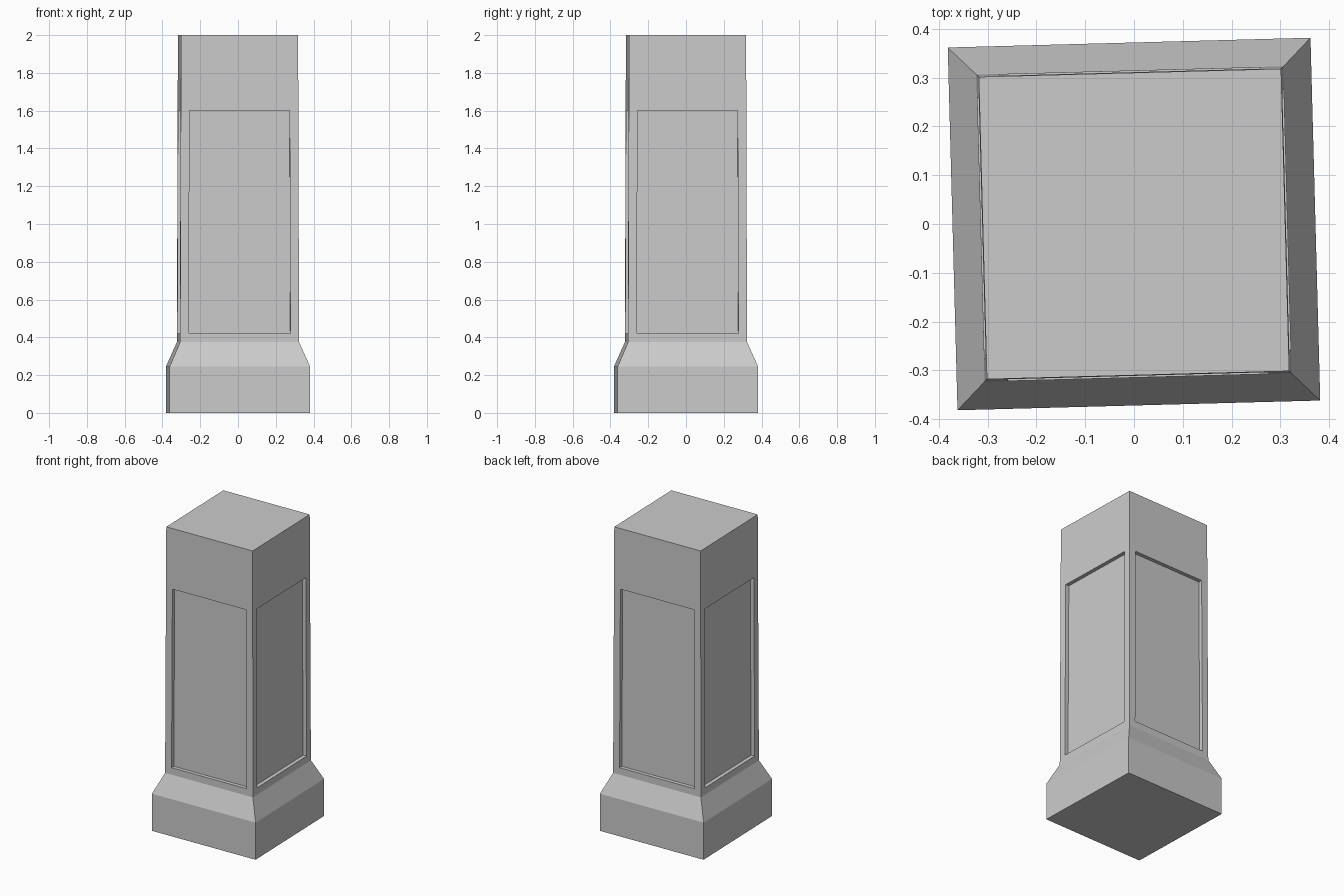
import bpy, bmesh, math
from mathutils import Matrix

default = bpy.data.objects.get("Cube")
if default:
    bpy.data.objects.remove(default, do_unlink=True)

stone = bpy.data.materials.new("grey_stone")
stone.use_nodes = True
grey = (0.6, 0.6, 0.6, 1)
stone.diffuse_color = grey
stone.node_tree.nodes["Principled BSDF"].inputs["Base Color"].default_value = grey

# Square profile: half width and height of each level
LEVELS = [(0.372, 0.0), (0.372, 0.245), (0.315, 0.375), (0.31, 2.0)]
PANEL_BOTTOM, PANEL_TOP = 0.44, 1.6
PANEL_DEPTH = 0.025
TURN = math.radians(1.54)

bm = bmesh.new()

# Plinth, sloped shoulder and slightly tapered shaft
rings = [[bm.verts.new((sx * h, sy * h, z))
          for sx, sy in ((-1, -1), (1, -1), (1, 1), (-1, 1))]
         for h, z in LEVELS]
bm.faces.new(reversed(rings[0]))
bm.faces.new(rings[-1])
shaft_sides = []
for low, high in zip(rings, rings[1:]):
    shaft_sides = [bm.faces.new((low[i], low[(i + 1) % 4], high[(i + 1) % 4], high[i]))
                   for i in range(4)]

# Sunken panel on each side of the shaft
bm.normal_update()
bmesh.ops.inset_individual(bm, faces=shaft_sides,
                           thickness=PANEL_BOTTOM - LEVELS[2][1], depth=0)
for face in shaft_sides:
    corners = sorted(face.verts, key=lambda v: v.co.z)
    for upper in corners[2:]:
        lower = min(corners[:2], key=lambda v: (v.co.xy - upper.co.xy).length)
        t = (PANEL_TOP - lower.co.z) / (upper.co.z - lower.co.z)
        upper.co = lower.co.lerp(upper.co, t)
bm.normal_update()
for face in shaft_sides:
    inward = -face.normal * PANEL_DEPTH
    floor = bmesh.ops.extrude_discrete_faces(bm, faces=[face])["faces"][0]
    bmesh.ops.translate(bm, verts=floor.verts[:], vec=inward)

# Slight turn about the vertical axis
bmesh.ops.transform(bm, matrix=Matrix.Rotation(TURN, 4, "Z"), verts=bm.verts[:])
bmesh.ops.recalc_face_normals(bm, faces=bm.faces[:])

mesh = bpy.data.meshes.new("panelled_pillar")
bm.to_mesh(mesh)
bm.free()
mesh.materials.append(stone)
pillar = bpy.data.objects.new("panelled_pillar", mesh)
bpy.context.scene.collection.objects.link(pillar)
